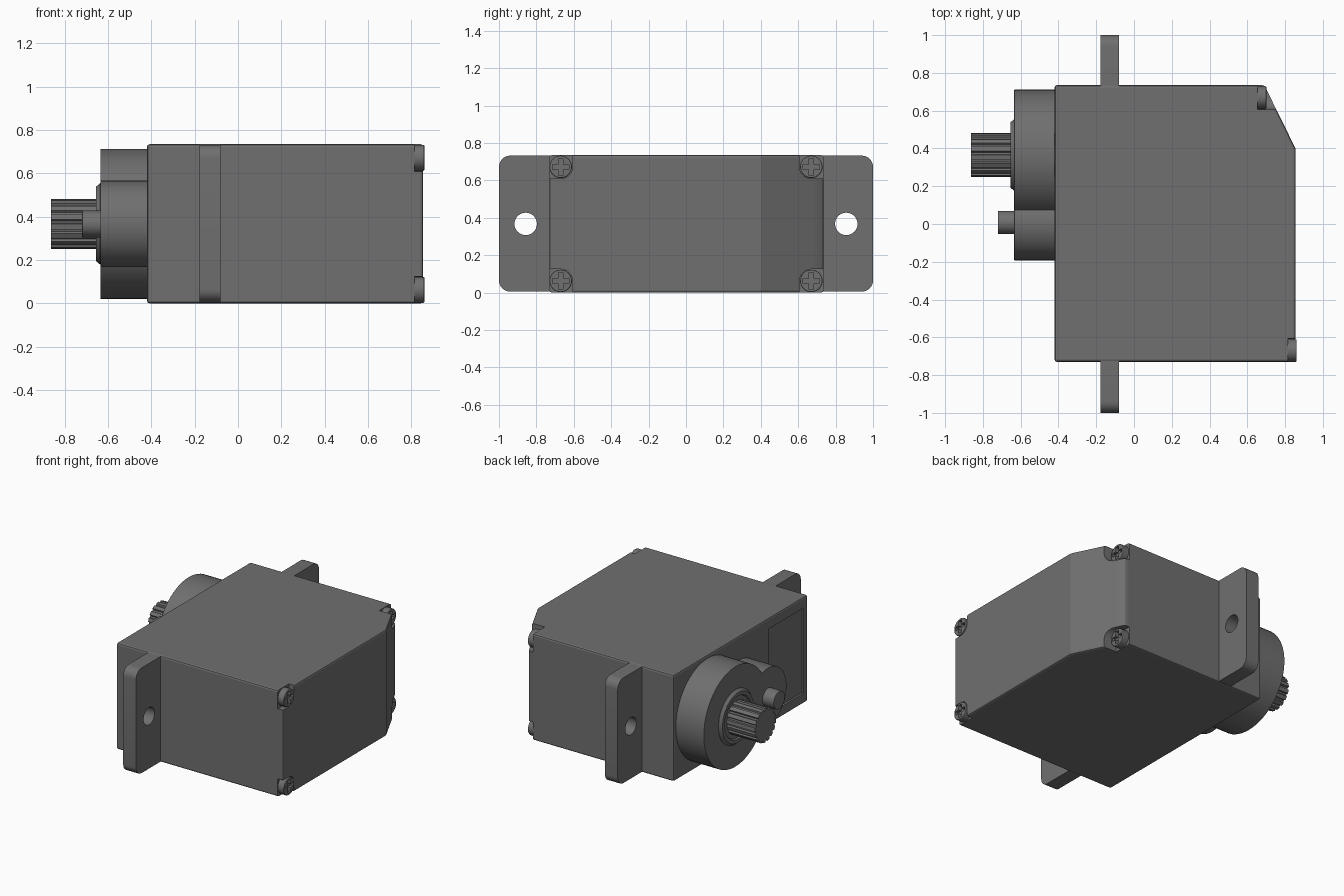
import bpy, bmesh
from math import sin, cos, pi, radians

if "Cube" in bpy.data.objects:
    bpy.data.objects.remove(bpy.data.objects["Cube"])

CZ = 0.367          # height of the shaft axis
SHAFT_Y = 0.365

# Dark grey plastic
dark = bpy.data.materials.new("dark_plastic")
dark.diffuse_color = (0.16, 0.16, 0.16, 1)
dark.use_nodes = True
dark.node_tree.nodes["Principled BSDF"].inputs["Base Color"].default_value = dark.diffuse_color


def prism(name, pts, lo, hi, axis='x'):
    """Extrude a closed outline: (y, z) points along x, or (x, y) points along z."""
    place = (lambda p, h: (h, p[0], p[1])) if axis == 'x' else (lambda p, h: (p[0], p[1], h))
    bm = bmesh.new()
    a = [bm.verts.new(place(p, lo)) for p in pts]
    b = [bm.verts.new(place(p, hi)) for p in pts]
    bm.faces.new(a)
    bm.faces.new(b)
    for i in range(len(pts)):
        j = (i + 1) % len(pts)
        bm.faces.new((a[i], a[j], b[j], b[i]))
    return finish(name, bm)


def lathe(name, profile, y, z, n=48):
    """Spin a closed (x, radius) profile around an x-parallel axis."""
    bm = bmesh.new()
    rings = [[bm.verts.new((x, y + r * cos(2 * pi * k / n), z + r * sin(2 * pi * k / n)))
              for k in range(n)] for x, r in profile]
    for i in range(len(rings)):
        p, q = rings[i], rings[(i + 1) % len(rings)]
        for k in range(n):
            m = (k + 1) % n
            bm.faces.new((p[k], p[m], q[m], q[k]))
    return finish(name, bm)


def finish(name, bm):
    bmesh.ops.recalc_face_normals(bm, faces=bm.faces)
    me = bpy.data.meshes.new(name)
    bm.to_mesh(me)
    bm.free()
    me.materials.append(dark)
    ob = bpy.data.objects.new(name, me)
    bpy.context.collection.objects.link(ob)
    return ob


def arc(cy, cz, r, a0, a1, n):
    return [(cy + r * cos(radians(a0 + (a1 - a0) * i / n)),
             cz + r * sin(radians(a0 + (a1 - a0) * i / n))) for i in range(n + 1)]


def circle(cy, cz, r, n=48):
    return arc(cy, cz, r, 0, 360, n)[:-1]


def rect(y0, y1, z0, z1):
    return [(y0, z0), (y1, z0), (y1, z1), (y0, z1)]


def apply_all(ob):
    bpy.context.view_layer.objects.active = ob
    for m in list(ob.modifiers):
        bpy.ops.object.modifier_apply(modifier=m.name)


def bevel(ob, width, segments=2):
    m = ob.modifiers.new("bevel", 'BEVEL')
    m.width, m.segments = width, segments
    m.limit_method, m.angle_limit = 'ANGLE', radians(40)
    apply_all(ob)


def boolean(ob, other, op='DIFFERENCE'):
    m = ob.modifiers.new("bool", 'BOOLEAN')
    m.operation, m.object, m.solver = op, other, 'EXACT'
    apply_all(ob)
    bpy.data.objects.remove(other)


# Case with one slanted corner
case = prism("case", [(-0.42, -0.73), (0.855, -0.73), (0.855, 0.40),
                      (0.69, 0.735), (-0.42, 0.735)], 0, 0.735, 'z')
bevel(case, 0.012)

# Shallow panel recess on the shaft side
boolean(case, prism("panel_cut", rect(-0.685, -0.30, 0.07, 0.66), -0.5, -0.406))

# Screws in corner notches
for sy, floor in ((-1, 0.815), (1, 0.655)):
    for sz in (-1, 1):
        y, z = sy * 0.67, CZ + sz * 0.305
        # the notch is rounded on its inner corner and open to both outer sides
        corner = [(-0.063, 0.2)] + arc(0, 0, 0.063, 180, 270, 8) + [(0.2, -0.063), (0.2, 0.2)]
        boolean(case, prism("notch_cut", [(y + sy * a, z + sz * b) for a, b in corner], floor, 1.0))
        screw = prism("case_screw", circle(y, z, 0.06, 32), floor - 0.005, floor + 0.046)
        bevel(screw, 0.006)
        l, w = 0.045, 0.013
        cross = []
        for k in range(4):
            c, s = round(cos(k * pi / 2)), round(sin(k * pi / 2))
            cross += [(y + a * c - b * s, z + a * s + b * c) for a, b in ((l, -w), (l, w), (w, w))]
        boolean(screw, prism("cross_cut", cross, floor + 0.024, floor + 0.1))

# Mounting ears with a hole each
for side, s in (("left", -1), ("right", 1)):
    r, out, lo, hi = 0.06, 1.0, 0.005, 0.732
    outline = ([(0.725, lo)] + arc(out - r, lo + r, r, -90, 0, 8)
               + arc(out - r, hi - r, r, 0, 90, 8) + [(0.725, hi)])
    ear = prism("mounting_ear_" + side, [(s * a, b) for a, b in outline], -0.178, -0.08)
    boolean(ear, prism("hole_cut", circle(s * 0.857, CZ, 0.06, 32), -0.4, 0.2))

# Gear housing: large and small round bosses merged
housing = prism("gear_housing", circle(SHAFT_Y, CZ, 0.346, 64), -0.634, -0.415)
boolean(housing, prism("small_boss", circle(0.008, CZ, 0.2), -0.634, -0.415), 'UNION')
bevel(housing, 0.006)

# Bearing collar around the shaft
lathe("shaft_collar", [(-0.63, 0.188), (-0.636, 0.188), (-0.655, 0.172),
                       (-0.655, 0.148), (-0.645, 0.142), (-0.645, 0.1), (-0.63, 0.1)],
      SHAFT_Y, CZ)

# Splined output shaft
teeth = 16
spline = []
for k in range(teeth):
    for f, r in ((0.0, 0.116), (0.55, 0.116), (0.65, 0.104), (0.9, 0.104)):
        a = 2 * pi * (k + f) / teeth
        spline.append((SHAFT_Y + r * cos(a), CZ + r * sin(a)))
prism("output_shaft", spline, -0.863, -0.63)

# Gear pin
pin = prism("gear_pin", circle(0.008, CZ, 0.062, 32), -0.72, -0.63)
bevel(pin, 0.004)

# Smooth round walls, keep flat faces and hard edges crisp
for ob in bpy.context.scene.objects:
    ob.select_set(True)
bpy.context.view_layer.objects.active = case
bpy.ops.object.shade_smooth_by_angle(angle=radians(16))
